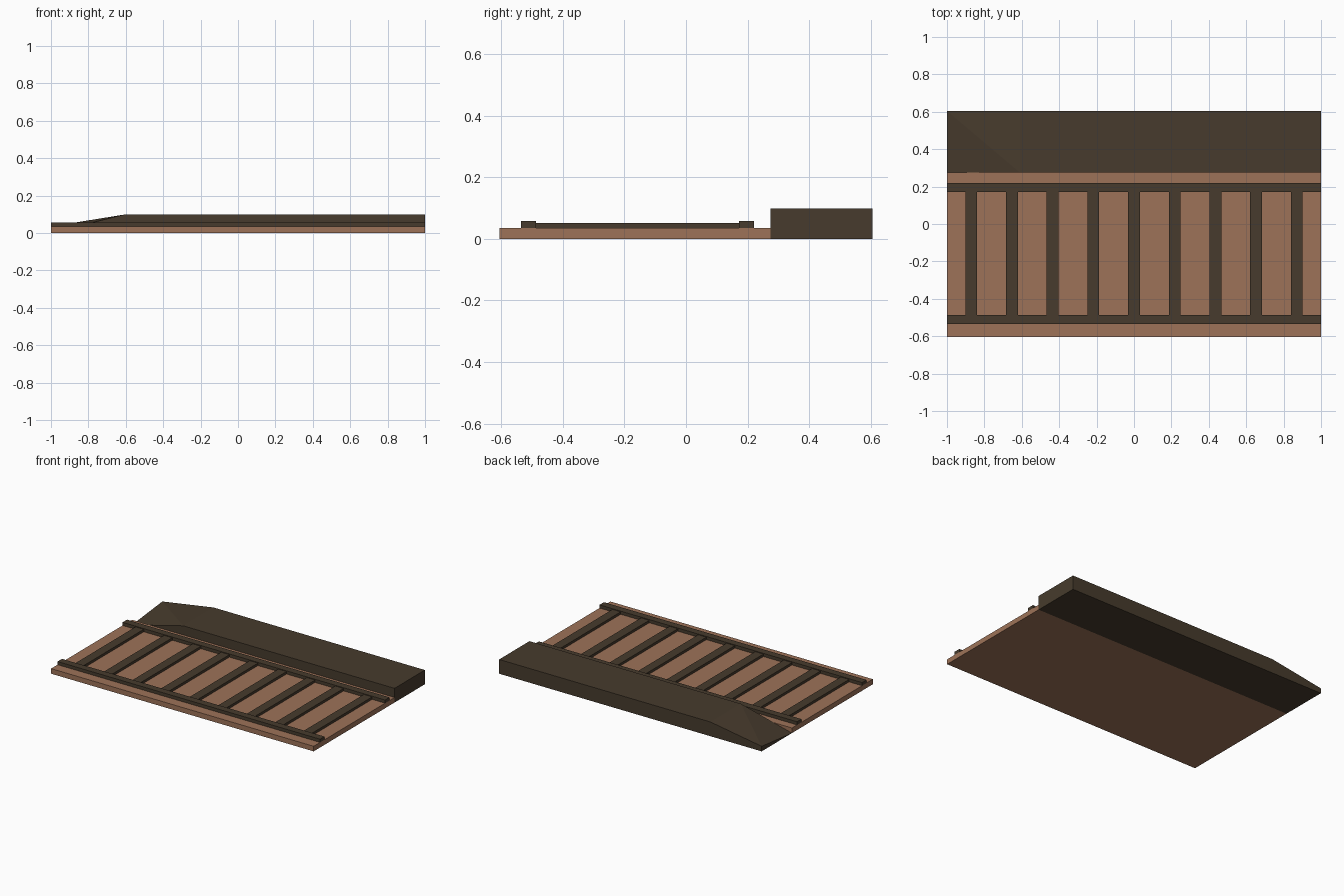
import bpy

if "Cube" in bpy.data.objects:
    bpy.data.objects.remove(bpy.data.objects["Cube"])

# Flat colours
def material(name, rgb):
    m = bpy.data.materials.new(name)
    m.diffuse_color = (*rgb, 1)
    m.use_nodes = True
    m.node_tree.nodes["Principled BSDF"].inputs["Base Color"].default_value = m.diffuse_color
    return m

EARTH = material("brown earth", (0.34, 0.171, 0.098))
DARK = material("dark wood", (0.063, 0.044, 0.026))

def mesh_object(name, verts, faces, mat):
    me = bpy.data.meshes.new(name)
    me.from_pydata(verts, [], faces)
    me.materials.append(mat)
    ob = bpy.data.objects.new(name, me)
    bpy.context.collection.objects.link(ob)
    return ob

def box(name, x0, x1, y0, y1, z0, z1, mat):
    verts = [(x, y, z) for z in (z0, z1) for x, y in ((x0, y0), (x1, y0), (x1, y1), (x0, y1))]
    faces = [(3, 2, 1, 0), (4, 5, 6, 7)] + [(i, (i + 1) % 4, (i + 1) % 4 + 4, i + 4) for i in range(4)]
    return mesh_object(name, verts, faces, mat)

# Track bed
box("ground", -1, 1, -0.605, 0.275, 0, 0.035, EARTH)

# Two rails
for name, y in (("front_rail", -0.511), ("back_rail", 0.196)):
    box(name, -1, 1, y - 0.024, y + 0.024, 0.035, 0.057, DARK)

# Nine evenly spaced sleepers between the rails
for i in range(9):
    x = (i - 4) * 0.2175
    box(f"sleeper_{i + 1}", x - 0.0315, x + 0.0315, -0.487, 0.172, 0.035, 0.052, DARK)

# Raised platform with a twisted ramp at its left end
F, B, H, BEND = 0.275, 0.605, 0.098, -0.61
verts = [(-1, F, 0), (BEND, F, 0), (1, F, 0), (1, F, H), (BEND, F, H),
         (-1, B, 0), (BEND, B, 0), (1, B, 0), (1, B, H), (BEND, B, H), (-1, B, 0.035)]
faces = [(0, 1, 4), (1, 2, 3, 4),              # front
         (5, 10, 9, 6), (6, 9, 8, 7),          # back
         (2, 7, 8, 3), (0, 10, 5),             # ends
         (4, 3, 8, 9), (0, 4, 10), (4, 9, 10),  # top and ramp
         (0, 5, 6, 1), (1, 6, 7, 2)]           # underside
mesh_object("platform", verts, faces, DARK)
